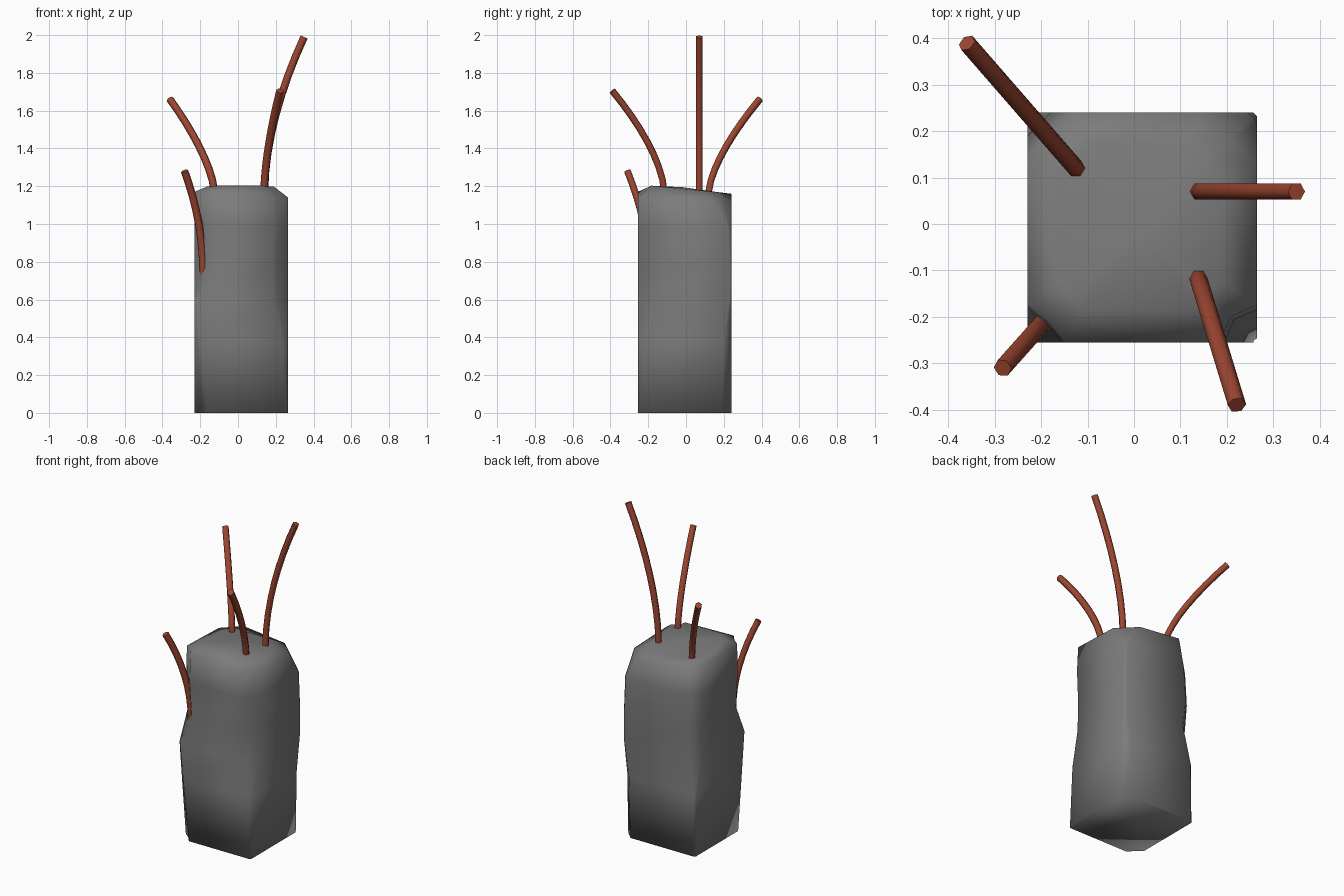
import bpy, math
from mathutils import Vector

if "Cube" in bpy.data.objects:
    bpy.data.objects.remove(bpy.data.objects["Cube"], do_unlink=True)


def material(name, color):
    m = bpy.data.materials.new(name)
    m.use_nodes = True
    m.diffuse_color = (*color, 1)
    m.node_tree.nodes["Principled BSDF"].inputs["Base Color"].default_value = (*color, 1)
    return m


def smooth(ob, degrees):
    bpy.ops.object.select_all(action='DESELECT')
    bpy.context.view_layer.objects.active = ob
    ob.select_set(True)
    bpy.ops.object.shade_smooth_by_angle(angle=math.radians(degrees))


concrete = material("concrete grey", (0.2, 0.2, 0.2))
rust = material("rusty steel", (0.33, 0.06, 0.03))

# Broken column: square corners chipped by a different amount at each height
left, right, front, back = -0.23, 0.265, -0.255, 0.24
levels = (0, 0.38, 0.6, 0.78, 0.99)
# corner x, corner y, rim height, concavity, chip size per level and at the rim
corners = (
    (left, front, 1.17, 0.55, (0.07, 0.03, 0.008, 0.09, 0.075, 0.08)),
    (right, front, 1.14, 0.7, (0.008, 0.03, 0.075, 0.08, 0.07, 0.08)),
    (right, back, 1.13, 0.5, (0.05, 0.04, 0.008, 0.008, 0.02, 0.11)),
    (left, back, 1.16, 0.5, (0.01, 0.015, 0.07, 0.05, 0.065, 0.1)),
)
verts, faces = [], []
for i in range(len(levels) + 1):
    for k, (x, y, rim, hollow, chips) in enumerate(corners):
        c = chips[i]
        z = levels[i] if i < len(levels) else rim
        sx, sy = -math.copysign(1, x), -math.copysign(1, y)
        along_x = (x + sx * c, y, z)
        along_y = (x, y + sy * c, z)
        middle = (x + sx * c * hollow, y + sy * c * hollow, z)
        pair = (along_y, middle, along_x) if k % 2 == 0 else (along_x, middle, along_y)
        verts += pair
n = 3 * len(corners)
for i in range(len(levels)):
    for j in range(n):
        a, b = i * n + j, i * n + (j + 1) % n
        faces.append((a, b, b + n, a + n))
faces.append(tuple(reversed(range(n))))

# Uneven crown: inset ring, then a fan to the highest point
crown = len(verts)
for x, y, z in verts[-n:]:
    verts.append((x * 0.72, y * 0.72, 1.185 - 0.07 * y))
verts.append((0.02, -0.02, 1.195))
for j in range(n):
    a, b = j, (j + 1) % n
    faces.append((crown - n + a, crown - n + b, crown + b, crown + a))
    faces.append((crown + a, crown + b, crown + n))
mesh = bpy.data.meshes.new("concrete_column")
mesh.from_pydata(verts, [], faces)
mesh.materials.append(concrete)
column = bpy.data.objects.new("concrete_column", mesh)
bpy.context.collection.objects.link(column)
smooth(column, 100)


# Bent reinforcing bars: six-sided, straight in the column and leaning outward above
def bar(name, base, tip, power):
    base, tip = Vector(base), Vector(tip)
    steps = 8
    points = [base - Vector((0, 0, 0.12))]
    for i in range(steps + 1):
        t = i / steps
        p = base.lerp(tip, t ** power)
        p.z = base.z + (tip.z - base.z) * t
        points.append(p)
    curve = bpy.data.curves.new(name, 'CURVE')
    curve.dimensions = '3D'
    curve.bevel_depth = 0.02
    curve.bevel_resolution = 1
    curve.use_fill_caps = True
    spline = curve.splines.new('POLY')
    spline.points.add(len(points) - 1)
    for sp, p in zip(spline.points, points):
        sp.co = (*p, 1)
    curve.materials.append(rust)
    ob = bpy.data.objects.new(name, curve)
    bpy.context.collection.objects.link(ob)
    bpy.ops.object.select_all(action='DESELECT')
    bpy.context.view_layer.objects.active = ob
    ob.select_set(True)
    bpy.ops.object.convert(target='MESH')
    smooth(bpy.context.object, 65)


bar("back_right_bar", (-0.125, 0.12, 1.17), (-0.36, 0.39, 1.66), 1.5)
bar("back_left_bar", (0.14, 0.07, 1.17), (0.35, 0.07, 1.99), 1.8)
bar("front_left_bar", (0.138, -0.115, 1.17), (0.222, -0.39, 1.705), 1.6)
bar("front_right_bar", (-0.185, -0.2, 0.74), (-0.283, -0.31, 1.28), 2.0)
